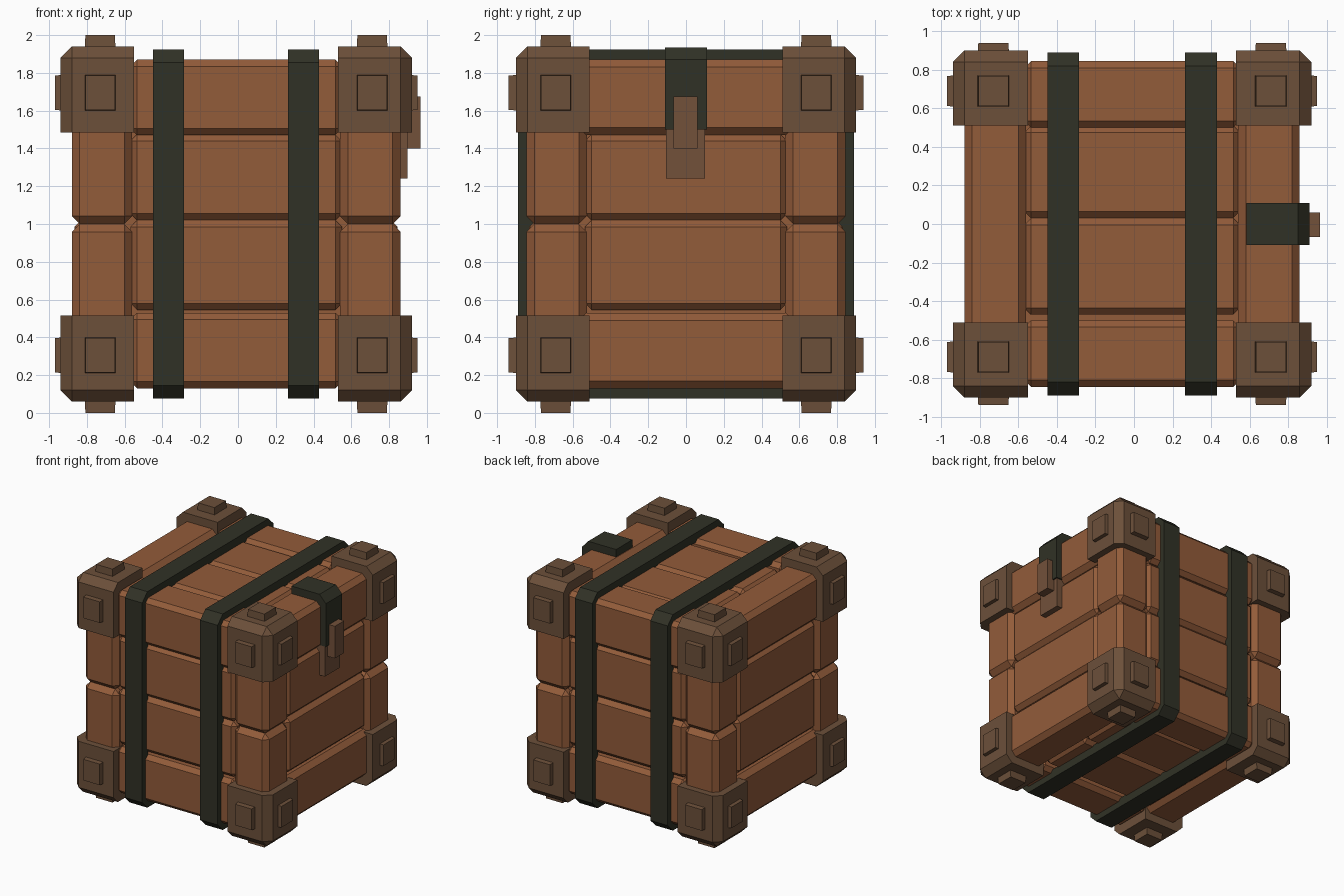
import bpy, bmesh
from mathutils import Vector

if "Cube" in bpy.data.objects:
    bpy.data.objects.remove(bpy.data.objects["Cube"])

CX = -0.01           # crate body sits slightly left because of the latch
SIGNS = (-1, 1)


def material(name, rgb):
    m = bpy.data.materials.new(name)
    m.diffuse_color = (*rgb, 1)
    m.use_nodes = True
    m.node_tree.nodes["Principled BSDF"].inputs["Base Color"].default_value = m.diffuse_color
    return m


WOOD = material("orange wood", (0.290, 0.106, 0.042))
BRACKET = material("brown bracket", (0.150, 0.080, 0.042))
STRAP = material("dark strap", (0.030, 0.031, 0.019))
LATCH = material("latch brown", (0.170, 0.082, 0.042))


def finish(bm, name, mat):
    bmesh.ops.recalc_face_normals(bm, faces=bm.faces[:])
    me = bpy.data.meshes.new(name)
    bm.to_mesh(me)
    bm.free()
    me.materials.append(mat)
    ob = bpy.data.objects.new(name, me)
    bpy.context.collection.objects.link(ob)
    return ob


def box(name, x, y, z, mat, bevel=0.0, outward=None):
    """Box from ranges; bevels all edges, or only those between outward sides."""
    lo = Vector((min(x), min(y), min(z)))
    hi = Vector((max(x), max(y), max(z)))
    c, s = (lo + hi) / 2, hi - lo
    bm = bmesh.new()
    bmesh.ops.create_cube(bm, size=1)
    for v in bm.verts:
        v.co = Vector([c[i] + v.co[i] * s[i] for i in range(3)])
    if bevel:
        edges = bm.edges[:]
        if outward:
            def is_outer(e):
                d = (e.verts[0].co + e.verts[1].co) / 2 - c
                return sum(d[i] * outward[i] > 0.01 for i in range(3)) == 2
            edges = [e for e in edges if is_outer(e)]
        bmesh.ops.bevel(bm, geom=edges, offset=bevel, segments=1,
                        profile=0.5, affect='EDGES')
    return finish(bm, name, mat)


def prism(name, profile, axis, a, b, mat):
    """Extrude a closed 2D profile along x (profile is y,z)."""
    bm = bmesh.new()
    f = bm.faces.new([bm.verts.new((a, p, q)) for p, q in profile])
    ext = bmesh.ops.extrude_face_region(bm, geom=[f])
    for v in ext["geom"]:
        if isinstance(v, bmesh.types.BMVert):
            v.co.x = b
    return finish(bm, name, mat)


def stud(name, centre, axis, sign, base, height, mat):
    """Square stud with slightly tapered sides, standing on a bracket face."""
    bm = bmesh.new()
    bmesh.ops.create_cube(bm, size=1)
    others = [i for i in range(3) if i != axis]
    for v in bm.verts:
        co = v.co.copy()
        t = co[axis] + 0.5
        for i in others:
            half = 0.093 if i == 2 else 0.08
            v.co[i] = centre[i] + co[i] * 2 * half * (1.03 - 0.06 * t)
        v.co[axis] = base + sign * (t * (height + 0.02) - 0.02)
    return finish(bm, name, mat)


# Inner core that closes the grooves
box("crate_core", (CX - 0.79, CX + 0.79), (-0.765, 0.765), (0.21, 1.79), WOOD)

# Corner posts, split at the middle
for sx in SIGNS:
    for sy in SIGNS:
        for z in ((0.2, 1.0), (1.0, 1.8)):
            box("corner_post", (CX + sx * 0.55, CX + sx * 0.87),
                (sy * 0.525, sy * 0.845), z, WOOD, 0.042)

# Edge beams along the top and bottom
for sz in SIGNS:
    z = (1 + sz * 0.47, 1 + sz * 0.87)
    for s in SIGNS:
        box("end_beam", (CX + s * 0.55, CX + s * 0.87), (-0.8, 0.8), z, WOOD, 0.04)
        box("side_beam", (CX - 0.56, CX + 0.56), (s * 0.5, s * 0.845), z, WOOD, 0.035)

# Middle planks on the four walls
for s in SIGNS:
    for z in ((0.545, 1.02), (1.02, 1.475)):
        box("wall_plank", (CX - 0.56, CX + 0.56), (s * 0.6, s * 0.83), z, WOOD, 0.035)
        box("end_plank", (CX + s * 0.6, CX + s * 0.855), (-0.535, 0.535), z, WOOD, 0.035)

# Middle planks on the lid and the floor
for sz in SIGNS:
    for y in ((-0.5, -0.445), (-0.47, 0.03), (0.03, 0.51)):
        if y[1] - y[0] > 0.1:
            box("lid_plank" if sz > 0 else "floor_plank", (CX - 0.56, CX + 0.56),
                y, (1 + sz * 0.6, 1 + sz * 0.855), WOOD, 0.035)

# Corner brackets with a stud on each outer face
for sx in SIGNS:
    for sy in SIGNS:
        for sz in SIGNS:
            box("corner_bracket", (CX + sx * 0.54, CX + sx * 0.93),
                (sy * 0.51, sy * 0.9), (1 + sz * 0.485, 1 + sz * 0.94),
                BRACKET, 0.06, (sx, sy, sz))
            c = (CX + sx * 0.72, sy * 0.69, 1 + sz * 0.695)
            stud("bracket_stud_x", c, 0, sx, CX + sx * 0.93, 0.03, BRACKET)
            stud("bracket_stud_y", c, 1, sy, sy * 0.9, 0.04, BRACKET)
            stud("bracket_stud_z", c, 2, sz, 1 + sz * 0.94, 0.06, BRACKET)


# Two dark straps: chamfered rings around front, top, back and bottom
def ring_loop(hy, hz, ch):
    q = [(hy, hz - ch), (hy - ch, hz)]
    pts = q + [(-y, z) for y, z in reversed(q)]
    return pts + [(-y, -z) for y, z in pts]


for x0, x1 in ((-0.45, -0.285), (0.265, 0.43)):
    bm = bmesh.new()
    loops = []
    for x, inset in ((x0, 0), (x1, 0), (x1, 0.08), (x0, 0.08)):
        pts = ring_loop(0.89 - inset, 0.925 - inset, 0.07 - inset * 0.4)
        loops.append([bm.verts.new((x, y, 1 + z)) for y, z in pts])
    for a in range(4):
        A, B = loops[a], loops[(a + 1) % 4]
        for i in range(8):
            j = (i + 1) % 8
            bm.faces.new((A[i], A[j], B[j], B[i]))
    finish(bm, "strap", STRAP)

# Latch: dark bent hasp over the lid edge, plate and tab below
bm = bmesh.new()
hasp = [(0.585, 1.84), (0.585, 1.935), (0.85, 1.935), (0.91, 1.87),
        (0.91, 1.50), (0.83, 1.50), (0.83, 1.84)]
f = bm.faces.new([bm.verts.new((x, -0.11, z)) for x, z in hasp])
ext = bmesh.ops.extrude_face_region(bm, geom=[f])
for v in ext["geom"]:
    if isinstance(v, bmesh.types.BMVert):
        v.co.y = 0.11
finish(bm, "latch_hasp", STRAP)
box("latch_plate", (0.82, 0.897), (-0.105, 0.1), (1.24, 1.505), LATCH)
box("latch_tab", (0.88, 0.965), (-0.067, 0.06), (1.40, 1.675), LATCH)
